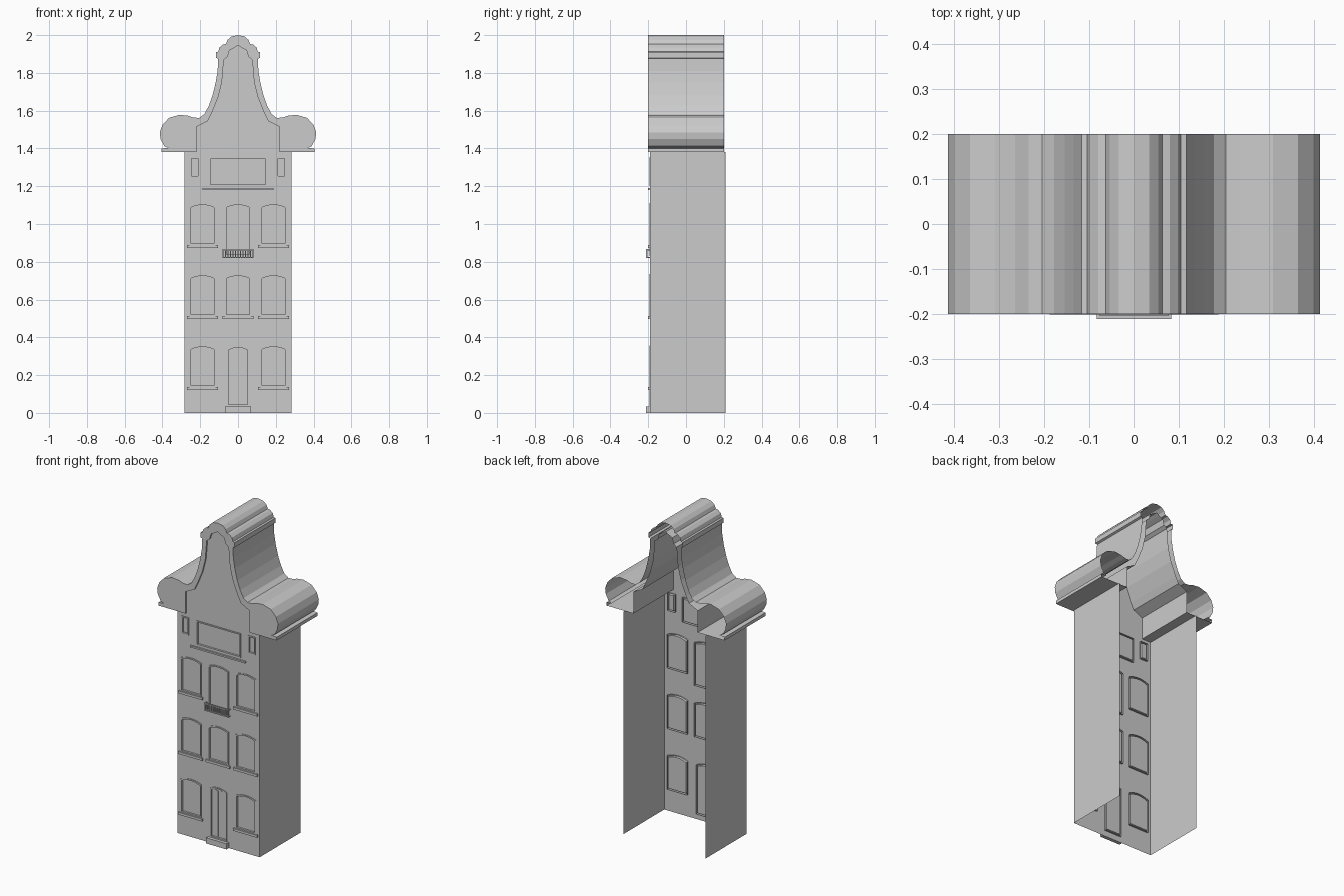
import bpy, bmesh

if "Cube" in bpy.data.objects:
    bpy.data.objects.remove(bpy.data.objects["Cube"])

WALL_Y = -0.19


def finish(name, bm):
    mesh = bpy.data.meshes.new(name)
    bm.to_mesh(mesh)
    bm.free()
    ob = bpy.data.objects.new(name, mesh)
    bpy.context.collection.objects.link(ob)
    return ob


def shell(name, loops, y0, y1=None):
    """Fill x/z outlines (later ones are holes) at y0; rims run back to y1, back open."""
    bm = bmesh.new()
    edges, rims = [], []
    for loop in loops:
        vs = [bm.verts.new((x, y0, z)) for x, z in loop]
        rims.append(vs)
        edges += [bm.edges.new((vs[i - 1], vs[i])) for i in range(len(vs))]
    bmesh.ops.triangle_fill(bm, edges=edges, use_beauty=True, normal=(0, -1, 0))
    if y1 is not None:
        for vs in rims:
            back = [bm.verts.new((v.co.x, y1, v.co.z)) for v in vs]
            for i in range(len(vs)):
                bm.faces.new((vs[i - 1], vs[i], back[i], back[i - 1]))
        bmesh.ops.recalc_face_normals(bm, faces=bm.faces)
    bmesh.ops.dissolve_limit(bm, angle_limit=0.001, verts=[], edges=bm.edges)
    return finish(name, bm)


def boxes(name, items):
    """Boxes given as x0, x1, y0, y1, z0, z1."""
    bm = bmesh.new()
    for x0, x1, y0, y1, z0, z1 in items:
        for v in bmesh.ops.create_cube(bm, size=1)['verts']:
            v.co = ((x0 + x1) / 2 + v.co.x * (x1 - x0),
                    (y0 + y1) / 2 + v.co.y * (y1 - y0),
                    (z0 + z1) / 2 + v.co.z * (z1 - z0))
    return finish(name, bm)


def opening(cx, w, z0, z1, rise, grow=0.0):
    """Opening outline with a shallow arched head."""
    h = w / 2 + grow
    pts = [(cx - h, z0 - grow), (cx + h, z0 - grow)]
    n = 6 if rise else 1
    for i in range(n + 1):
        t = 1 - 2 * i / n
        pts.append((cx + h * t, z1 + grow - rise * t * t))
    return pts


def mirrored(half):
    """Right half ending on the centre line -> full left-to-right path."""
    return half + [(-x, z) for x, z in reversed(half[:-1])]


# Gable outlines, right half from the eaves up to the crown
outer = mirrored([(0.405, 1.38), (0.405, 1.4), (0.37, 1.403), (0.39, 1.412), (0.41, 1.45),
                  (0.414, 1.485), (0.4, 1.525), (0.365, 1.562), (0.31, 1.578), (0.265, 1.573),
                  (0.235, 1.563), (0.205, 1.562), (0.178, 1.582), (0.155, 1.625), (0.135, 1.68),
                  (0.118, 1.75), (0.108, 1.81), (0.105, 1.875), (0.117, 1.88), (0.117, 1.91),
                  (0.105, 1.912), (0.098, 1.935), (0.08, 1.95), (0.064, 1.953), (0.055, 1.975),
                  (0.035, 1.993), (0, 2.0)])
inner = mirrored([(0.22, 1.38), (0.22, 1.515), (0.16, 1.545), (0.14, 1.585), (0.105, 1.67),
                  (0.085, 1.75), (0.075, 1.87), (0.055, 1.885), (0.045, 1.92), (0.02, 1.933),
                  (0, 1.945)])
shell("gable_roof", [outer + inner[::-1]], -0.2, 0.2)

# Window openings: centre, width, bottom, top, arch rise
windows = []
for row in range(3):
    z = 0.136 + 0.376 * row
    for cx in (-0.188, 0, 0.188):
        if row == 0 and cx == 0:
            continue
        low = 0.83 if row == 2 and cx == 0 else z
        windows.append((cx, 0.14, low, z + 0.222, 0.015))
windows.append((0, 0.305, 1.2, 1.352, 0))
windows += [(s * 0.228, 0.05, 1.245, 1.355, 0) for s in (-1, 1)]
door = (0, 0.115, 0.036, 0.355, 0.015)

# Front wall carrying on up into the gable, with holes
wall = [(-0.282, 0), (0.282, 0), (0.282, 1.38)] + inner + [(-0.282, 1.38)]
shell("front_wall", [wall] + [opening(*w) for w in windows + [door]], WALL_Y)

# Side walls, open at the back
for s, side in ((-1, "left"), (1, "right")):
    bm = bmesh.new()
    vs = [bm.verts.new((s * 0.282, y, z)) for y, z in
          ((WALL_Y, 0), (0.21, 0), (0.21, 1.38), (WALL_Y, 1.38))]
    bm.faces.new(vs if s > 0 else vs[::-1])
    finish(side + "_side_wall", bm)

# Frames and recessed panes
for i, w in enumerate(windows + [door]):
    part = "door" if w is door else "window"
    shell(part + "_frame", [opening(*w), opening(*w, grow=-0.008)], -0.194, -0.18)
    shell(part + "_pane", [opening(*w, grow=-0.008)], -0.182)

# Window sills
sills = [(c - 0.082, c + 0.082, -0.2, WALL_Y, b - 0.015, b)
         for c, w, b, t, r in windows if w == 0.14 and b != 0.83]
sills.append((-0.188, 0.188, -0.201, WALL_Y, 1.18, 1.19))
boxes("window_sills", sills)

# Door leaves and doorstep
for s in (-1, 1):
    shell("door_leaf", [opening(s * 0.026, 0.04, 0.05, 0.338, 0.01)], -0.188, -0.182)
boxes("doorstep", [(-0.07, 0.07, -0.212, WALL_Y, 0, 0.035)])

# Balcony rails and balusters
balcony = [(-0.083, 0.083, -0.212, WALL_Y, 0.82, 0.825),
           (-0.083, 0.083, -0.212, -0.204, 0.861, 0.867)]
for i in range(13):
    x = -0.079 + i * 0.158 / 12
    balcony.append((x - 0.0035, x + 0.0035, -0.211, -0.205, 0.825, 0.861))
for s in (-1, 1):
    balcony.append((s * 0.08 - 0.003, s * 0.08 + 0.003, -0.204, WALL_Y, 0.861, 0.867))
boxes("balcony", balcony)
